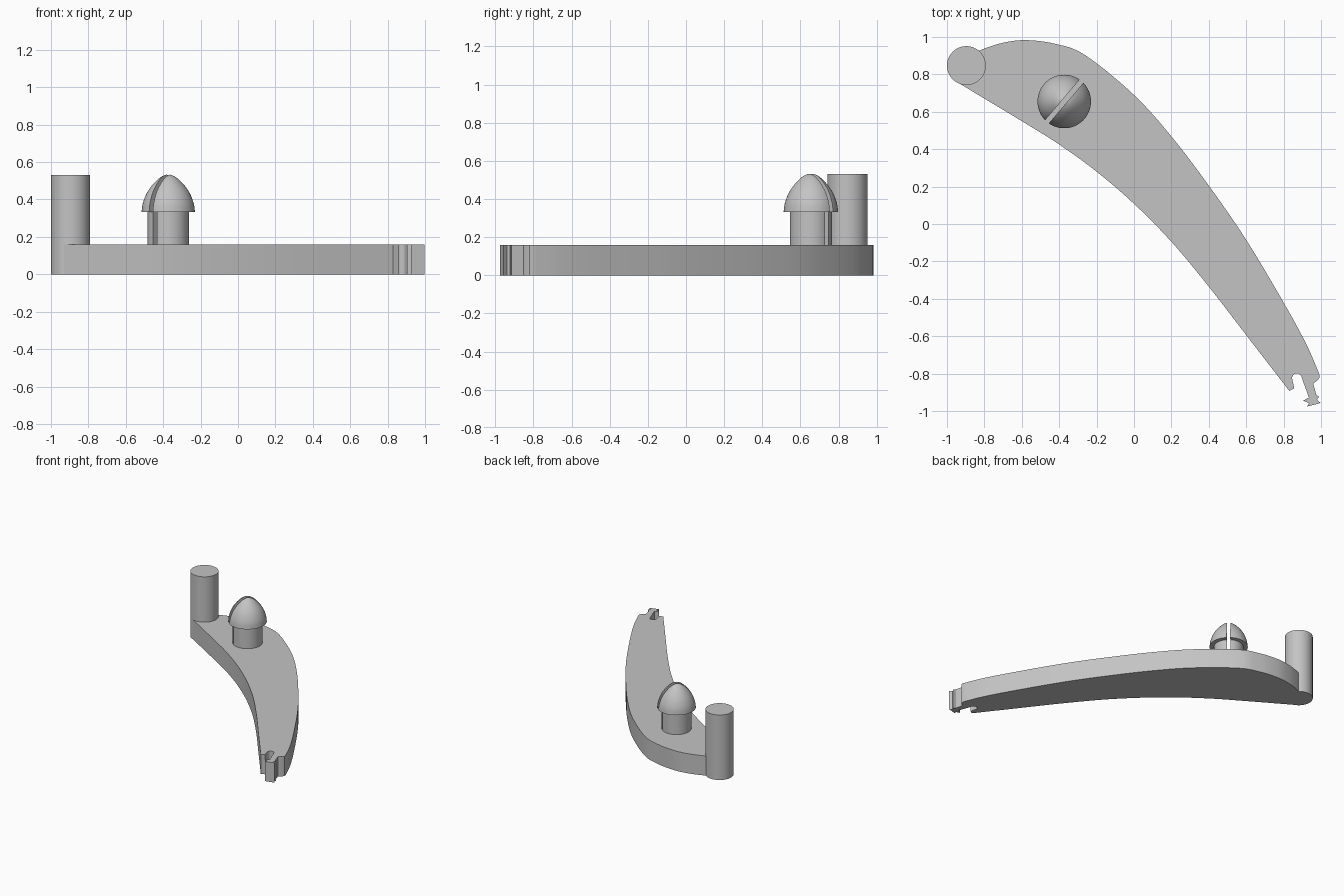
import bpy, bmesh, math
from mathutils import Vector

if "Cube" in bpy.data.objects:
    bpy.data.objects.remove(bpy.data.objects["Cube"])

grey = bpy.data.materials.new("light_grey")
grey.diffuse_color = (0.55, 0.55, 0.55, 1)
grey.use_nodes = True
grey.node_tree.nodes["Principled BSDF"].inputs["Base Color"].default_value = grey.diffuse_color


def finish(bm, name, angle=35):
    bmesh.ops.recalc_face_normals(bm, faces=bm.faces)
    me = bpy.data.meshes.new(name)
    bm.to_mesh(me)
    bm.free()
    me.materials.append(grey)
    ob = bpy.data.objects.new(name, me)
    bpy.context.collection.objects.link(ob)
    bpy.context.view_layer.objects.active = ob
    ob.select_set(True)
    bpy.ops.object.shade_smooth_by_angle(angle=math.radians(angle))
    ob.select_set(False)
    return ob


def spline(pts, n=8):
    """Smooth curve through the given points."""
    p = [Vector(q) for q in pts]
    p = [2 * p[0] - p[1]] + p + [2 * p[-1] - p[-2]]
    out = []
    for i in range(1, len(p) - 2):
        a, b, c, d = p[i - 1:i + 3]
        for k in range(n):
            t = k / n
            out.append(0.5 * (2 * b + (c - a) * t + (2 * a - 5 * b + 4 * c - d) * t**2
                              + (3 * b - a - 3 * c + d) * t**3))
    return out + [p[-2]]


def lathe(bm, profile, cx, cy, n=64):
    """Revolve a closed (radius, z) profile about a vertical axis."""
    vs = [bm.verts.new((cx + r, cy, z)) for r, z in profile]
    es = [bm.edges.new(e) for e in zip(vs, vs[1:])]
    bmesh.ops.spin(bm, geom=vs + es, cent=(cx, cy, 0), axis=(0, 0, 1),
                   angle=math.tau, steps=n, use_duplicate=False)
    bmesh.ops.remove_doubles(bm, verts=bm.verts, dist=1e-4)


# Curved arm: outer edge, clip at the tip, inner edge
outer = spline([(-0.86, 0.91), (-0.80, 0.938), (-0.70, 0.969), (-0.58, 0.983), (-0.42, 0.963),
                (-0.26, 0.902), (0, 0.69), (0.2, 0.468), (0.4, 0.205), (0.6, -0.085),
                (0.8, -0.42), (0.92, -0.64), (0.99, -0.80)])
tip = [(0.992, -0.82), (0.983, -0.835), (0.958, -0.852), (0.975, -0.915),
       (0.99, -0.922), (0.978, -0.94), (0.998, -0.957), (0.925, -0.976),
       (0.936, -0.957), (0.903, -0.945), (0.935, -0.928), (0.897, -0.822)]
notch = [(0.871 + 0.026 * math.cos(a), -0.824 + 0.026 * math.sin(a))
         for a in [math.pi * k / 8 for k in range(1, 9)]]
tip += notch + [(0.857, -0.878), (0.83, -0.892)]
inner = spline([(0.83, -0.892), (0.6, -0.594), (0.4, -0.335), (0.2, -0.095), (0, 0.108),
                (-0.2, 0.28), (-0.4, 0.425), (-0.6, 0.55), (-0.94, 0.755)])
outline = [tuple(v) for v in outer] + tip + [tuple(v) for v in inner[1:]]

bm = bmesh.new()
face = bm.faces.new([bm.verts.new((x, y, 0)) for x, y in outline])
ext = bmesh.ops.extrude_face_region(bm, geom=[face], use_keep_orig=True)
bmesh.ops.translate(bm, vec=(0, 0, 0.16),
                    verts=[g for g in ext["geom"] if isinstance(g, bmesh.types.BMVert)])
finish(bm, "curved_arm")

# Tall round post at the wide end
bm = bmesh.new()
lathe(bm, [(0, 0), (0.104, 0), (0.104, 0.53), (0, 0.53)], -0.896, 0.847)
finish(bm, "end_post")

# Split snap knob: two halves either side of a slot
cx, cy = -0.373, 0.655
across = Vector((math.sin(math.radians(49.5)), -math.cos(math.radians(49.5)), 0))
head = spline([(0.143, 0.333), (0.136, 0.38), (0.115, 0.434), (0.083, 0.48),
               (0.043, 0.518), (0, 0.538)], 4)
profile = [(0, 0.155), (0.11, 0.155), (0.11, 0.333)] + [tuple(v) for v in head]
for name, s in (("knob_half_right", 1), ("knob_half_left", -1)):
    bm = bmesh.new()
    lathe(bm, profile, cx, cy)
    cut = bmesh.ops.bisect_plane(bm, geom=bm.verts[:] + bm.edges[:] + bm.faces[:],
                                 plane_co=Vector((cx, cy, 0)) + across * s * 0.013,
                                 plane_no=across * s, clear_inner=True)
    edges = [g for g in cut["geom_cut"] if isinstance(g, bmesh.types.BMEdge)]
    bmesh.ops.contextual_create(bm, geom=edges)
    finish(bm, name)
